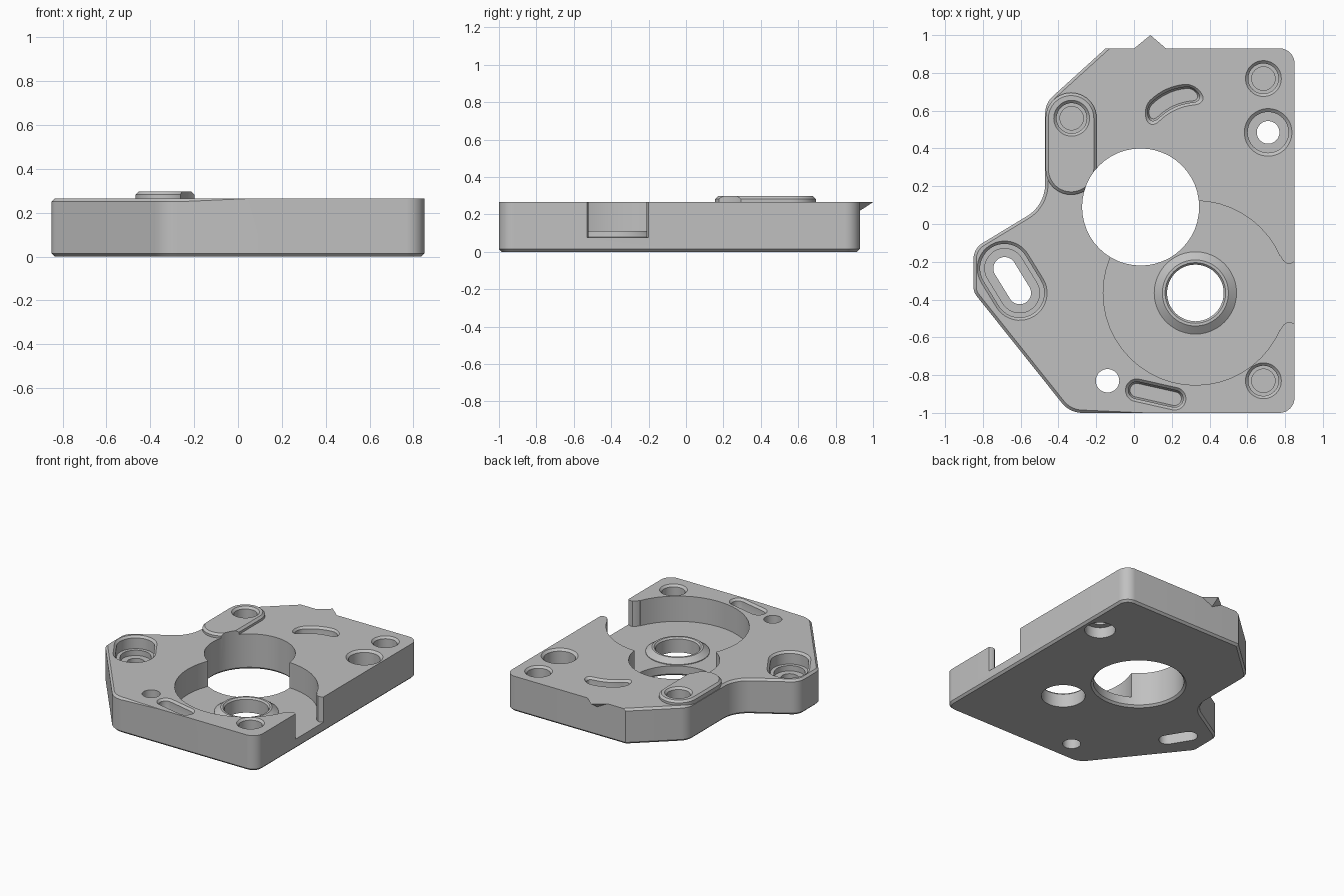
import bpy, bmesh, math
from mathutils import Vector

if "Cube" in bpy.data.objects:
    bpy.data.objects.remove(bpy.data.objects["Cube"], do_unlink=True)

grey = bpy.data.materials.new("machined grey")
grey.use_nodes = True
color = (0.53, 0.53, 0.53, 1)
grey.diffuse_color = color
grey.node_tree.nodes["Principled BSDF"].inputs["Base Color"].default_value = color

TOP, PAD_TOP, FLOOR, CH = 0.265, 0.297, 0.075, 0.015


def capsule(a, b, r, bend=0.0, n=20):
    """Stadium outline around the line a-b; a circle when a equals b."""
    a, b = Vector(a), Vector(b)
    mid, half = (a + b) / 2, (b - a) / 2
    if half.length < 1e-6:
        return [mid + Vector((math.cos(t), math.sin(t))) * r
                for t in (math.tau * i / (2 * n + 8) for i in range(2 * n + 8))]
    u = half.normalized()
    v = Vector((-u.y, u.x))
    pts = []
    for s in (1, -1):
        for i in range(n + 1):
            t = math.pi * (i / n - 0.5)
            pts.append((s * (half.length + r * math.cos(t)), s * r * math.sin(t)))
        for k in range(1, 8):
            pts.append((s * half.length * (1 - k / 4), s * r))
    return [mid + u * x + v * (y + bend * (1 - (x / half.length) ** 2)) for x, y in pts]


def rounded(corners, n=10):
    """Polygon outline with a rounding radius for each corner."""
    pts = []
    for i, (x, y, r) in enumerate(corners):
        p = Vector((x, y))
        if r == 0:
            pts.append(p)
            continue
        d0 = (Vector(corners[i - 1][:2]) - p).normalized()
        d1 = (Vector(corners[(i + 1) % len(corners)][:2]) - p).normalized()
        half = d0.angle(d1) / 2
        c = p + (d0 + d1).normalized() * r / math.sin(half)
        s = p + d0 * r / math.tan(half) - c
        e = p + d1 * r / math.tan(half) - c
        sweep = math.atan2(s.x * e.y - s.y * e.x, s.dot(e))
        for k in range(n + 1):
            t = sweep * k / n
            pts.append(c + Vector((s.x * math.cos(t) - s.y * math.sin(t),
                                   s.x * math.sin(t) + s.y * math.cos(t))))
    return pts


def loft(name, sections):
    """Solid through (z, outline) sections from bottom to top."""
    bm = bmesh.new()
    rings = [[bm.verts.new((p.x, p.y, z)) for p in o] for z, o in sections]
    n = len(rings[0])
    for lo, hi in zip(rings, rings[1:]):
        for i in range(n):
            j = (i + 1) % n
            bm.faces.new((lo[i], lo[j], hi[j], hi[i]))
    bm.faces.new(rings[0][::-1])
    bm.faces.new(rings[-1])
    bmesh.ops.recalc_face_normals(bm, faces=bm.faces)
    me = bpy.data.meshes.new(name)
    bm.to_mesh(me)
    bm.free()
    me.materials.append(grey)
    ob = bpy.data.objects.new(name, me)
    bpy.context.collection.objects.link(ob)
    return ob


def combine(base, tool, op="DIFFERENCE"):
    mod = base.modifiers.new("cut", "BOOLEAN")
    mod.operation, mod.object, mod.solver = op, tool, "EXACT"
    bpy.context.view_layer.objects.active = base
    bpy.ops.object.modifier_apply(modifier=mod.name)
    bpy.data.objects.remove(tool, do_unlink=True)


def cut(base, a, b, steps, bend=0.0):
    """Stepped hole or slot; steps are (z, radius) from bottom to top."""
    combine(base, loft("cutter", [(z, capsule(a, b, r, bend)) for z, r in steps]))


# Main plate, with a chamfer round the bottom and along the left top edge
outline = rounded([
    (0.85, -1, 0.08), (0.85, 0.93, 0.08), (-0.15, 0.93, 0), (-0.47, 0.64, 0.12),
    (-0.47, 0.1, 0.2), (-0.85, -0.13, 0.1), (-0.85, -0.36, 0.08), (-0.34, -1, 0.14)])
plate = loft("mounting_plate", [(0, outline), (TOP, outline)])
bm = bmesh.new()
bm.from_mesh(plate.data)
edges = []
for e in bm.edges:
    a, b = (v.co for v in e.verts)
    mid = (a + b) / 2
    if abs(a.z - b.z) < 1e-5 and (mid.z < 0.01 or mid.x < -0.2):
        edges.append(e)
bmesh.ops.bevel(bm, geom=edges, offset=CH, segments=1, affect="EDGES")
bm.to_mesh(plate.data)
bm.free()

# Raised pad on the left
p0, p1 = (-0.333, 0.29), (-0.333, 0.56)
combine(plate, loft("pad", [(z, capsule(p0, p1, r)) for z, r in
                            ((0.2, 0.135), (PAD_TOP - CH, 0.135), (PAD_TOP, 0.12))]), "UNION")

# Round pocket, and its channel out through the right side
hub = (0.325, -0.365)
cut(plate, hub, hub, [(FLOOR, 0.488), (0.4, 0.488)])
channel = [Vector(p) for p in (
    (0.6, -0.56), (0.775, -0.56), (0.79, -0.535), (0.81, -0.52), (0.83, -0.52), (0.87, -0.54),
    (0.87, -0.19), (0.83, -0.21), (0.81, -0.21), (0.79, -0.195), (0.775, -0.17), (0.6, -0.17))]
combine(plate, loft("channel", [(FLOOR, channel), (0.4, channel)]))

# Conical bearing boss with its bore
combine(plate, loft("boss", [(z, capsule(hub, hub, r)) for z, r in
                             ((0.04, 0.218), (FLOOR + 0.005, 0.218), (0.112, 0.175))]), "UNION")
cut(plate, hub, hub, [(-0.05, 0.15), (0.1, 0.15), (0.125, 0.172)])

# Large central bore
bore = (0.035, 0.09)
cut(plate, bore, bore, [(-0.01, 0.335), (CH, 0.31), (0.4, 0.31)])

# Blind bolt holes
for c, top in (((0.685, 0.77), TOP), ((0.685, -0.83), TOP), ((-0.33, 0.56), PAD_TOP)):
    cut(plate, c, c, [(0.08, 0.062), (0.11, 0.062), (0.11, 0.08),
                      (top - CH, 0.08), (top + 0.01, 0.105)])

# Counterbored through hole and plain through hole
c = (0.71, 0.485)
cut(plate, c, c, [(-0.05, 0.06), (0.4, 0.06)])
cut(plate, c, c, [(0.15, 0.108), (TOP - CH, 0.108), (TOP + 0.01, 0.138)])
cut(plate, c, c, [(-0.05, 0.105), (0.08, 0.105)])
c = (-0.14, -0.83)
cut(plate, c, c, [(-0.05, 0.062), (0.4, 0.062)])

# Two blind slots
for a, b, bend in (((0.11, 0.6), (0.295, 0.685), 0.018), ((0.015, -0.88), (0.215, -0.925), 0)):
    cut(plate, a, b, [(0.13, 0.036), (0.15, 0.045), (TOP - CH, 0.045), (TOP + 0.01, 0.07)], bend)

# Stepped adjusting slot on the left
a, b = (-0.685, -0.235), (-0.605, -0.365)
cut(plate, a, b, [(0.13, 0.105), (0.17, 0.105), (0.17, 0.13), (TOP - CH, 0.13), (TOP + 0.01, 0.155)])
cut(plate, a, b, [(-0.05, 0.06), (0.4, 0.06)])

# Pointer tooth on the back edge
tooth = loft("pointer_tooth", [
    (TOP - 0.045, [Vector(p) for p in ((0.08, 0.92), (0.09, 0.92), (0.085, 0.931))]),
    (TOP, [Vector(p) for p in ((0, 0.929), (0.17, 0.929), (0.087, 1.0))])])

bpy.ops.object.select_all(action="DESELECT")
plate.select_set(True)
bpy.context.view_layer.objects.active = plate
bpy.ops.object.shade_smooth_by_angle(angle=math.radians(28))
